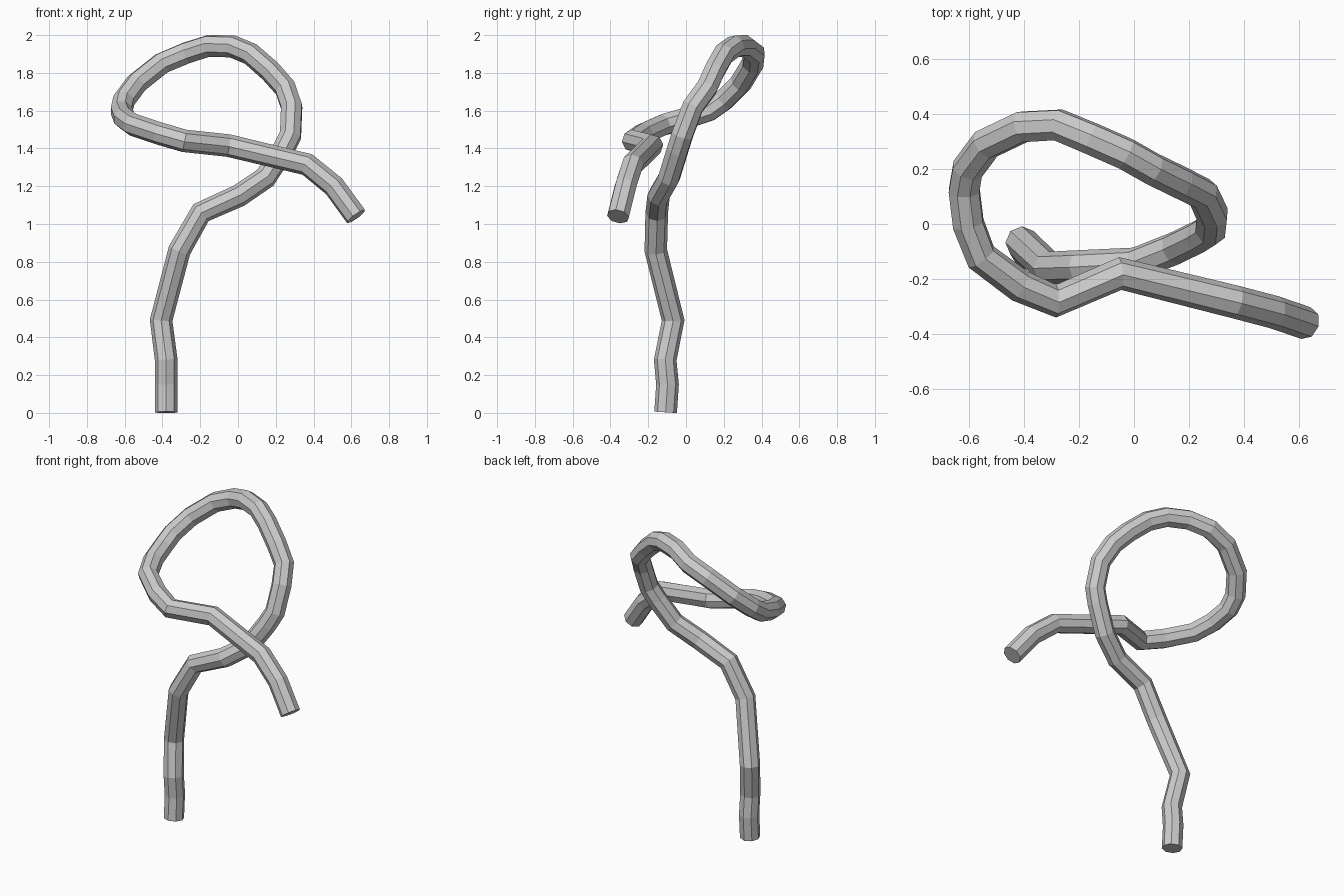
import bpy

# centre line of the bent tube, from the foot up round the loop to the free end
PATH = [
    (-.38, -.108, .003), (-.38, -.098, .15), (-.38, -.11, .28), (-.407, -.068, .49),
    (-.31, -.16, .86), (-.196, -.155, 1.06), (.005, -.145, 1.15), (.145, -.09, 1.245),
    (.238, -.045, 1.39), (.278, -.02, 1.47), (.284, .036, 1.62), (.25, .11, 1.72),
    (.17, .15, 1.81), (.067, .2, 1.9), (-.03, .255, 1.94), (-.155, .31, 1.943),
    (-.275, .36, 1.905), (-.405, .353, 1.85), (-.537, .29, 1.745), (-.604, .2, 1.655),
    (-.617, .123, 1.6), (-.602, 0, 1.56), (-.555, -.12, 1.525), (-.414, -.225, 1.478),
    (-.283, -.28, 1.44), (-.05, -.18, 1.415), (.367, -.283, 1.315), (.508, -.32, 1.2),
    (.625, -.36, 1.04),
]

# tube: eight-sided section swept along the path, flat end caps
curve = bpy.data.curves.new("bent_tube", "CURVE")
curve.dimensions = "3D"
curve.bevel_depth = 0.06
curve.bevel_resolution = 2
curve.use_fill_caps = True
spline = curve.splines.new("POLY")
spline.points.add(len(PATH) - 1)
for point, co in zip(spline.points, PATH):
    point.co = (*co, 1)
spline.use_smooth = False
tube = bpy.data.objects.new("bent_tube", curve)
bpy.context.collection.objects.link(tube)

# turn into a flat-shaded mesh
bpy.context.view_layer.objects.active = tube
tube.select_set(True)
bpy.ops.object.convert(target="MESH")
bpy.ops.object.shade_flat()
